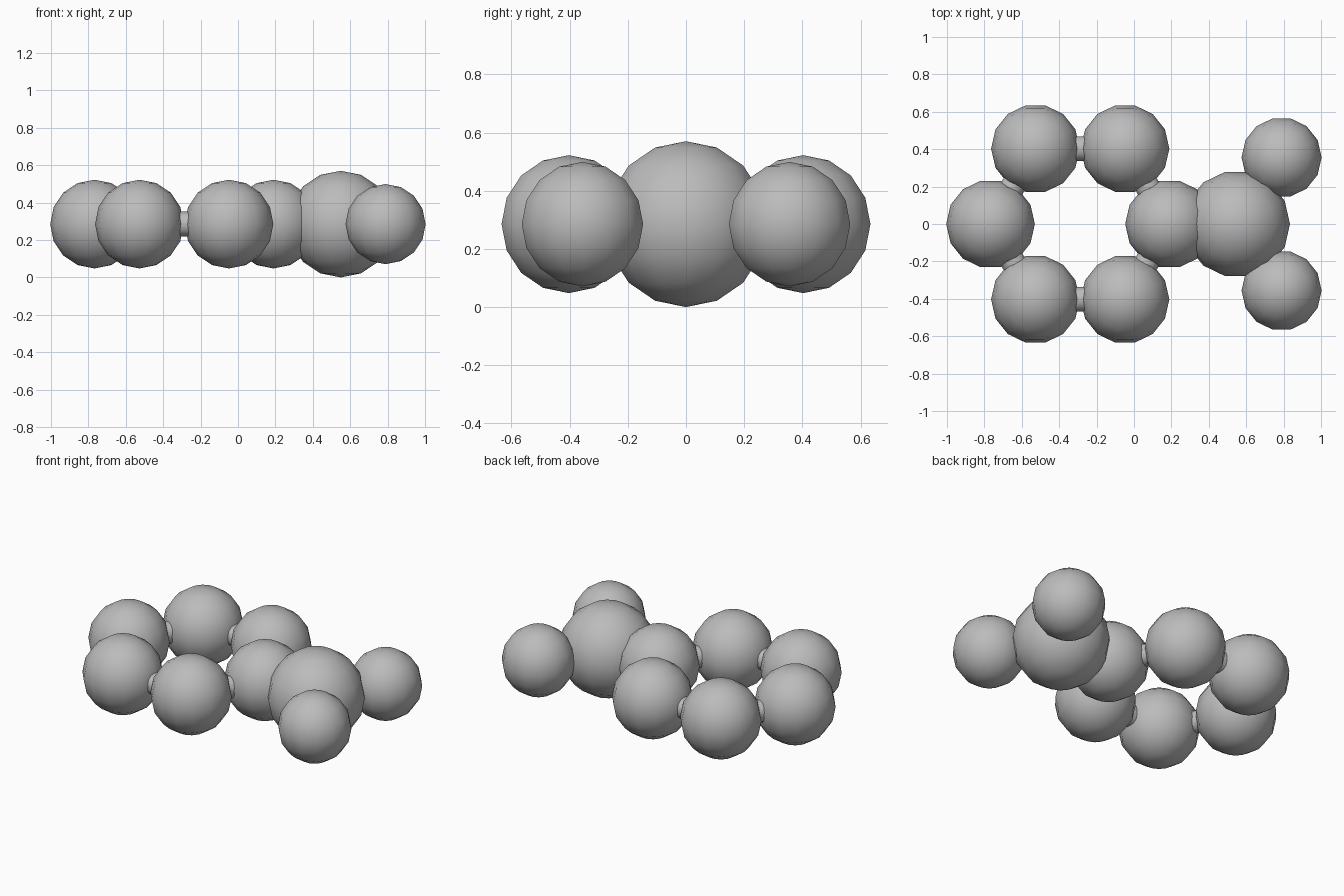
import bpy
from math import pi
from mathutils import Vector

cube = bpy.data.objects.get("Cube")
if cube:
    bpy.data.objects.remove(cube, do_unlink=True)

MID_Z = 0.285
BOND_RADIUS = 0.067

grey = bpy.data.materials.new("plain_grey")
grey.use_nodes = True
colour = (0.5, 0.5, 0.5, 1)
grey.diffuse_color = colour
grey.node_tree.nodes["Principled BSDF"].inputs["Base Color"].default_value = colour


def finish(name):
    obj = bpy.context.object
    obj.name = name
    obj.data.materials.append(grey)
    return obj


def ball(name, x, y, radius):
    # Quarter turn puts a row of vertices on the front and back
    bpy.ops.mesh.primitive_uv_sphere_add(
        segments=14, ring_count=8, radius=radius,
        location=(x, y, MID_Z), rotation=(0, 0, pi / 2))
    obj = finish(name)
    bpy.ops.object.shade_smooth()
    return obj


def bond(name, a, b):
    start, end = a.location, b.location
    axis = end - start
    bpy.ops.mesh.primitive_cylinder_add(
        vertices=14, radius=BOND_RADIUS, depth=axis.length,
        location=(start + end) / 2,
        rotation=Vector(axis).to_track_quat("Z", "Y").to_euler())
    finish(name)
    bpy.ops.object.shade_smooth_by_angle()


# Ring of six equal balls
ring = [ball(f"ring_ball_{i + 1}", x, y, 0.237) for i, (x, y) in enumerate([
    (-0.767, 0), (-0.527, -0.403), (-0.048, -0.403),
    (0.19, 0), (-0.048, 0.403), (-0.527, 0.403)])]

# Large joining ball with two smaller end balls
hub = ball("hub_ball", 0.549, 0, 0.285)
ends = [ball(f"end_ball_{side}", 0.789, y, 0.214)
        for side, y in (("front", -0.356), ("back", 0.356))]

# Rods joining neighbouring balls
for i, a in enumerate(ring):
    bond(f"ring_rod_{i + 1}", a, ring[(i + 1) % len(ring)])
bond("hub_rod", ring[3], hub)
for end, side in zip(ends, ("front", "back")):
    bond(f"end_rod_{side}", hub, end)
